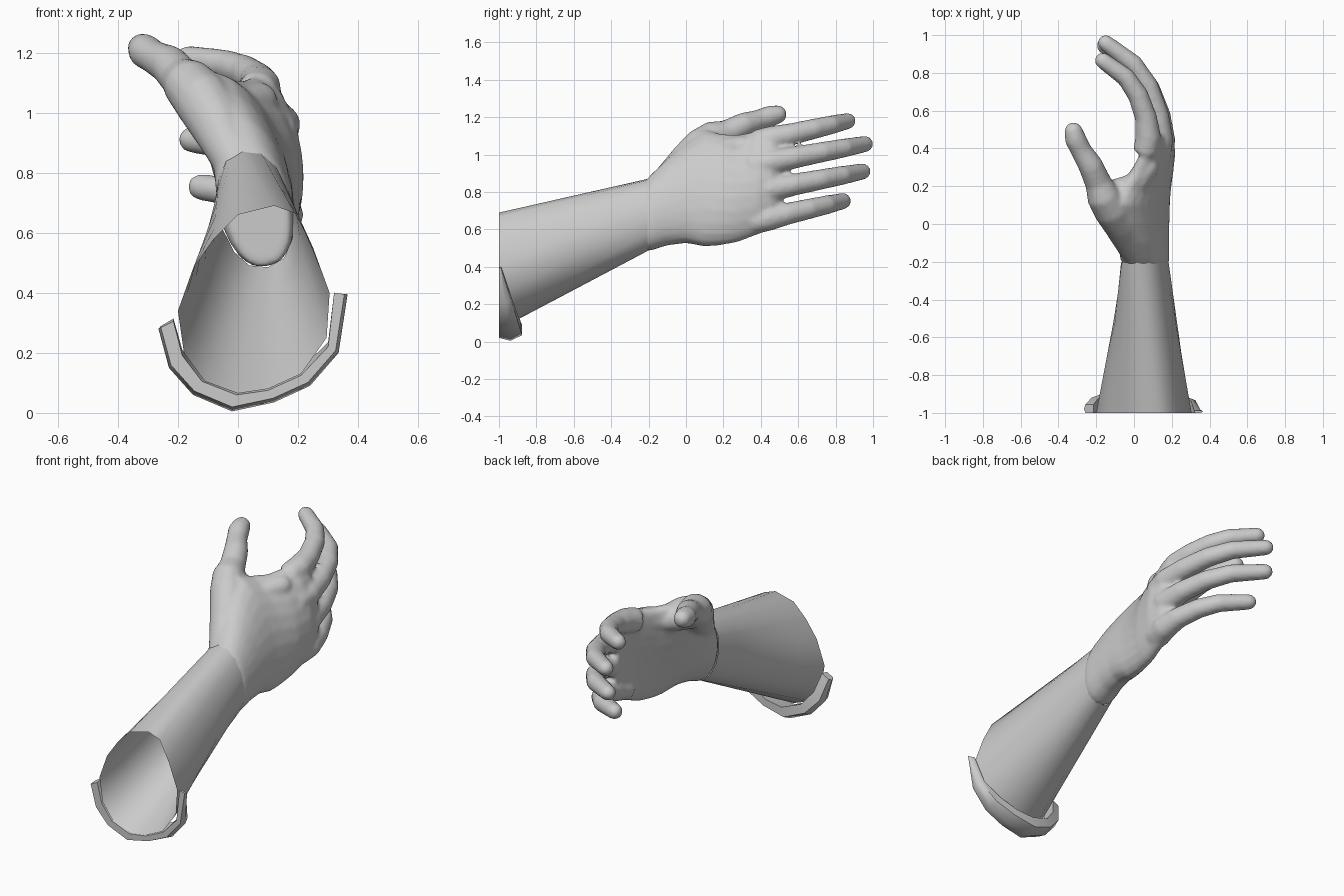
import bpy, bmesh, math
from mathutils import Vector

if "Cube" in bpy.data.objects:
    bpy.data.objects.remove(bpy.data.objects["Cube"])

skin = bpy.data.materials.new("plain_grey")
skin.diffuse_color = (0.6, 0.6, 0.6, 1)
skin.use_nodes = True
skin.node_tree.nodes["Principled BSDF"].inputs["Base Color"].default_value = skin.diffuse_color


def loft(bm, rings, caps=True):
    """Bridge a list of equal closed point rings."""
    rows = [[bm.verts.new(p) for p in ring] for ring in rings]
    n = len(rows[0])
    for a, b in zip(rows, rows[1:]):
        for i in range(n):
            j = (i + 1) % n
            bm.faces.new((a[i], a[j], b[j], b[i]))
    if caps:
        bm.faces.new(rows[0][::-1])
        bm.faces.new(rows[-1])


def finish(name, bm, angle=60):
    bmesh.ops.recalc_face_normals(bm, faces=bm.faces)
    me = bpy.data.meshes.new(name)
    bm.to_mesh(me)
    bm.free()
    ob = bpy.data.objects.new(name, me)
    bpy.context.collection.objects.link(ob)
    me.materials.append(skin)
    bpy.context.view_layer.objects.active = ob
    ob.select_set(True)
    bpy.ops.object.shade_smooth_by_angle(angle=math.radians(angle))
    ob.select_set(False)
    return ob


def section(y, low, high, t, bow, n):
    """Bowed ellipse between a low and a high (x, z) point."""
    lo, hi = Vector((low[0], 0, low[1])), Vector((high[0], 0, high[1]))
    mid, axis = (lo + hi) / 2, (hi - lo) / 2
    side = Vector((axis.z, 0, -axis.x)).normalized()
    pts = []
    for i in range(n):
        a = 2 * math.pi * i / n
        c, s = math.cos(a), math.sin(a)
        p = mid + axis * c + side * (t * math.copysign(abs(s) ** 0.85, s) + bow * (1 - c * c))
        pts.append((p.x, y, p.z))
    return pts


def digit(bm, path, grow=0.008, n=14):
    """Round tube through (x, y, z, radius) points with a domed tip."""
    pts = [(Vector(p[:3]), p[3] + grow) for p in path]
    rings = []
    for i, (p, r) in enumerate(pts):
        a, b = pts[max(i - 1, 0)][0], pts[min(i + 1, len(pts) - 1)][0]
        d = (b - a).normalized()
        u = d.cross(Vector((0, 0, 1))).normalized()
        w = u.cross(d)
        steps = [(0, 1)]
        if i == len(pts) - 1:
            steps += [(0.5, 0.87), (0.85, 0.5), (0.97, 0.2)]
        for off, k in steps:
            rings.append([p + d * r * off + (u * math.cos(t) + w * math.sin(t)) * r * k
                          for t in (2 * math.pi * j / n for j in range(n))])
    loft(bm, rings)


# Shared finger curl: (share of length, share of inward bend, radius)
CURL = [(-0.2, 0.05, .06), (0, 0, .061), (0.26, 0.05, .051), (0.55, 0.225, .047),
        (0.78, 0.49, .043), (1, 1, .036)]


def finger(bm, knuckle, tip):
    k, d = Vector(knuckle), Vector(tip) - Vector(knuckle)
    digit(bm, [(k.x + d.x * b, k.y + d.y * f, k.z + d.z * f, r) for f, b, r in CURL])


# Hand: palm and digits fused into one skin
bm = bmesh.new()
palm = [(-0.235, (0.10, 0.49), (0.03, 0.84), 0.105, 0),
        (-0.19, (0.10, 0.488), (0.015, 0.888), 0.124, 0),
        (-0.10, (0.11, 0.517), (-0.02, 0.975), 0.12, 0.01),
        (0.00, (0.12, 0.53), (-0.07, 1.06), 0.12, 0.02),
        (0.10, (0.13, 0.51), (-0.10, 1.13), 0.11, 0.035),
        (0.18, (0.13, 0.515), (-0.06, 1.11), 0.10, 0.04),
        (0.27, (0.13, 0.53), (0.01, 1.105), 0.09, 0.04),
        (0.38, (0.14, 0.57), (0.065, 1.125), 0.078, 0.035),
        (0.46, (0.14, 0.605), (0.08, 1.13), 0.06, 0.03),
        (0.51, (0.13, 0.65), (0.07, 1.10), 0.04, 0.02)]
loft(bm, [section(*s, 24) for s in palm])

finger(bm, (0.075, 0.46, 1.085), (-0.165, 0.865, 1.18))   # index
finger(bm, (0.14, 0.45, 0.96), (-0.15, 0.958, 1.057))     # middle
finger(bm, (0.15, 0.45, 0.815), (-0.155, 0.945, 0.91))    # ring
finger(bm, (0.15, 0.44, 0.66), (-0.125, 0.84, 0.752))     # little

thumb = [(0.01, -0.17, 0.80, .06), (-0.07, 0.0, 0.965, .086), (-0.12, 0.08, 1.045, .09),
         (-0.165, 0.15, 1.095, .08), (-0.19, 0.22, 1.115, .063), (-0.23, 0.31, 1.16, .058),
         (-0.28, 0.39, 1.185, .048), (-0.31, 0.45, 1.205, .05), (-0.32, 0.49, 1.215, .042)]
digit(bm, thumb)
web = [(-0.16, 0.15, 1.06, .06), (-0.06, 0.18, 1.03, .062), (0.01, 0.21, 1.02, .06),
       (0.07, 0.30, 1.04, .055)]
digit(bm, web)
hand = finish("hand", bm)
remesh = hand.modifiers.new("fuse", 'REMESH')
remesh.mode = 'VOXEL'
remesh.voxel_size = 0.012
remesh.use_smooth_shade = True
soft = hand.modifiers.new("soften", 'SMOOTH')
soft.factor = 0.5
soft.iterations = 6

# Forearm: open tube from the cut end to the wrist
rim = [(0.12, 0.69), (0.19, 0.665), (0.25, 0.55), (0.305, 0.40), (0.295, 0.25), (0.21, 0.13),
       (0.10, 0.08), (0.0, 0.065), (-0.11, 0.105), (-0.18, 0.20), (-0.2, 0.34), (-0.15, 0.48),
       (-0.08, 0.58), (0.0, 0.66)]
wrist = section(-0.205, (0.10, 0.485), (0.015, 0.87), 0.122, 0, len(rim))
rings = []
for k in range(6):
    f = k / 5
    rings.append([Vector((x, -1, z)).lerp(Vector(w), f) for (x, z), w in zip(rim, wrist)])
bm = bmesh.new()
loft(bm, rings, caps=False)
finish("forearm", bm)

# Cuff: thick band under the cut end, its far edge slanting up to the front
outer = [(-0.265, 0.28), (-0.23, 0.15), (-0.15, 0.06), (-0.02, 0.005), (0.12, 0.035),
         (0.24, 0.09), (0.335, 0.20), (0.365, 0.395)]
inner = [(-0.215, 0.305), (-0.185, 0.19), (-0.12, 0.105), (-0.005, 0.06), (0.10, 0.075),
         (0.21, 0.125), (0.30, 0.22), (0.32, 0.40)]
rings = []
for (ox, oz), (ix, iz) in zip(outer, inner):
    h = min(1, oz / 0.4)
    far = -0.875 - 0.115 * h
    rings.append([(ix, -1, iz), (ox * 0.97, -1, oz + 0.015 * (1 - h)), (ox, (far - 1) / 2, oz),
                  (ox * 0.97, far, oz + 0.03 * (1 - h)), (ix, far, iz + 0.03 * (1 - h))])
bm = bmesh.new()
loft(bm, rings)
finish("cuff", bm)
